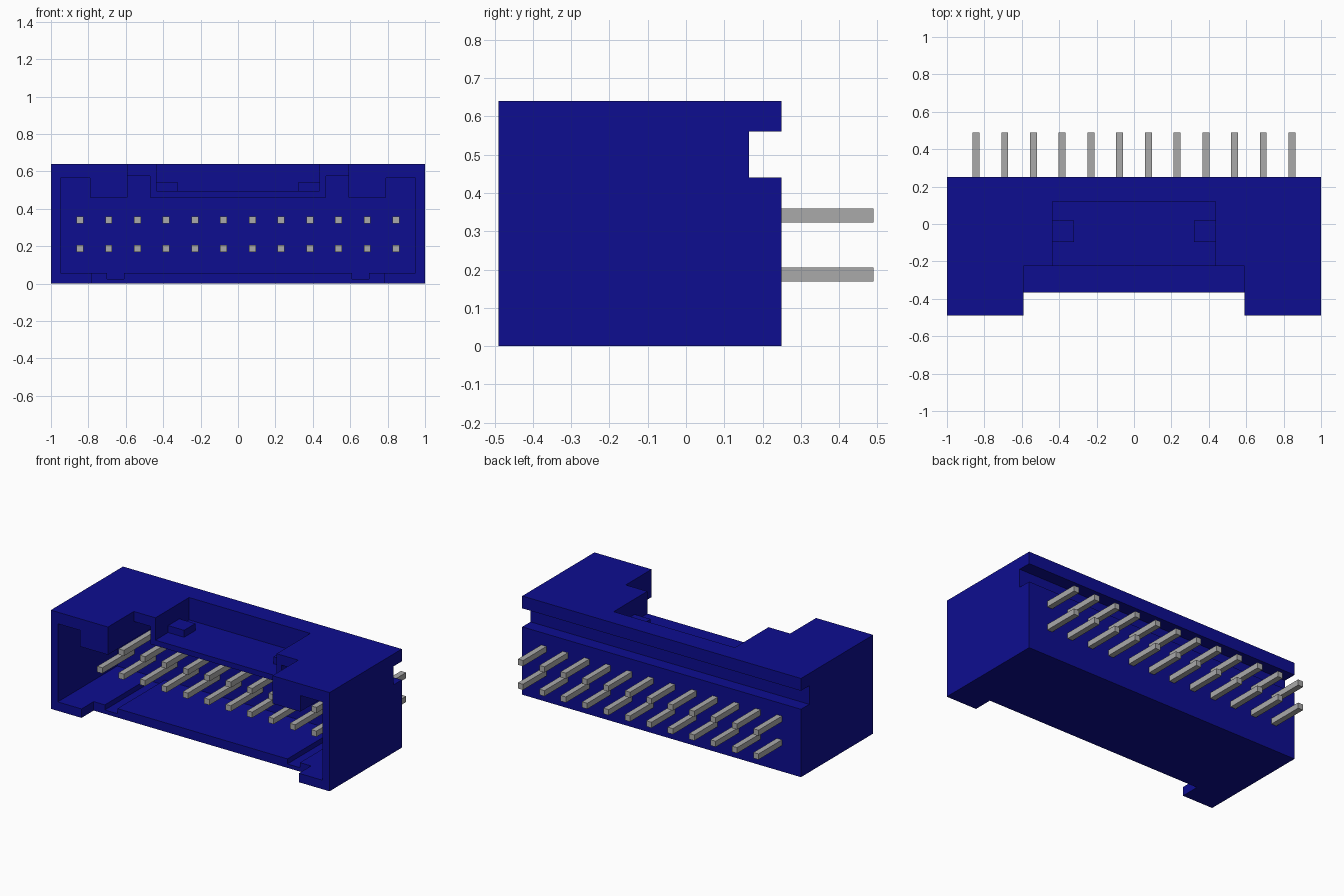
import bpy
import bmesh

cube = bpy.data.objects.get("Cube")
if cube:
    bpy.data.objects.remove(cube, do_unlink=True)


def make_material(name, color):
    mat = bpy.data.materials.new(name)
    mat.use_nodes = True
    mat.diffuse_color = color
    bsdf = next(n for n in mat.node_tree.nodes if n.type == 'BSDF_PRINCIPLED')
    bsdf.inputs["Base Color"].default_value = color
    return mat


def box(name, x, y, z, mat=None):
    """Box object spanning the given (low, high) ranges."""
    mesh = bpy.data.meshes.new(name)
    bm = bmesh.new()
    bmesh.ops.create_cube(bm, size=1)
    for v in bm.verts:
        v.co = [lo + (hi - lo) * (c + 0.5) for c, (lo, hi) in zip(v.co, (x, y, z))]
    bm.to_mesh(mesh)
    bm.free()
    if mat:
        mesh.materials.append(mat)
    obj = bpy.data.objects.new(name, mesh)
    bpy.context.collection.objects.link(obj)
    return obj


def cut(target, x, y, z):
    """Carve a box-shaped hole and discard the cutter."""
    cutter = box("cutter", x, y, z)
    cutter.hide_render = True
    mod = target.modifiers.new("cut", 'BOOLEAN')
    mod.operation = 'DIFFERENCE'
    mod.solver = 'EXACT'
    mod.object = cutter
    bpy.context.view_layer.objects.active = target
    bpy.ops.object.modifier_apply(modifier=mod.name)
    mesh = cutter.data
    bpy.data.objects.remove(cutter, do_unlink=True)
    bpy.data.meshes.remove(mesh)


def sided(side, lo, hi):
    return tuple(sorted((side * lo, side * hi)))


blue = make_material("housing blue", (0.004, 0.004, 0.28, 1))
grey = make_material("pin grey", (0.40, 0.40, 0.40, 1))

FRONT, BACK, TOP = -0.49, 0.25, 0.64
OUT = -0.6      # cutters start ahead of the front face
REAR = 0.12     # rear wall of the cavity

# Housing shell
housing = box("housing", (-1, 1), (FRONT, BACK), (0, TOP), blue)
cut(housing, (-0.95, 0.95), (OUT, REAR), (0.058, 0.46))     # main cavity
cut(housing, (-0.59, 0.59), (OUT, -0.225), (0.3, 0.8))      # wide mouth in the roof
cut(housing, (-0.435, 0.435), (-0.3, REAR), (0.495, 0.8))   # latch pocket
cut(housing, (-0.78, 0.78), (OUT, -0.365), (-0.1, 0.2))     # set-back floor edge
cut(housing, (-1.1, 1.1), (0.165, 0.4), (0.44, 0.56))       # rear groove
for s in (-1, 1):
    cut(housing, sided(s, 0.79, 0.95), (OUT, REAR), (0.3, 0.565))   # corner slots
    cut(housing, sided(s, 0.47, 0.59), (OUT, REAR), (0.3, 0.575))   # key slots
    cut(housing, sided(s, 0.61, 0.70), (OUT, REAR), (0.025, 0.2))   # floor grooves

# Latch bumps on the pocket side walls
for s, side in ((1, "left"), (-1, "right")):
    box(f"latch_bump_{side}", sided(s, 0.32, 0.436), (-0.095, 0.02), (0.494, 0.54), blue)

# Two rows of square contact pins
COLUMNS, PITCH, HALF = 12, 0.1536, 0.0185
for row, z in (("lower", 0.187), ("upper", 0.341)):
    for i in range(COLUMNS):
        x = (i - (COLUMNS - 1) / 2) * PITCH
        box(f"{row}_pin_{i + 1}", (x - HALF, x + HALF), (-0.21, 0.49),
            (z - HALF, z + HALF), grey)
